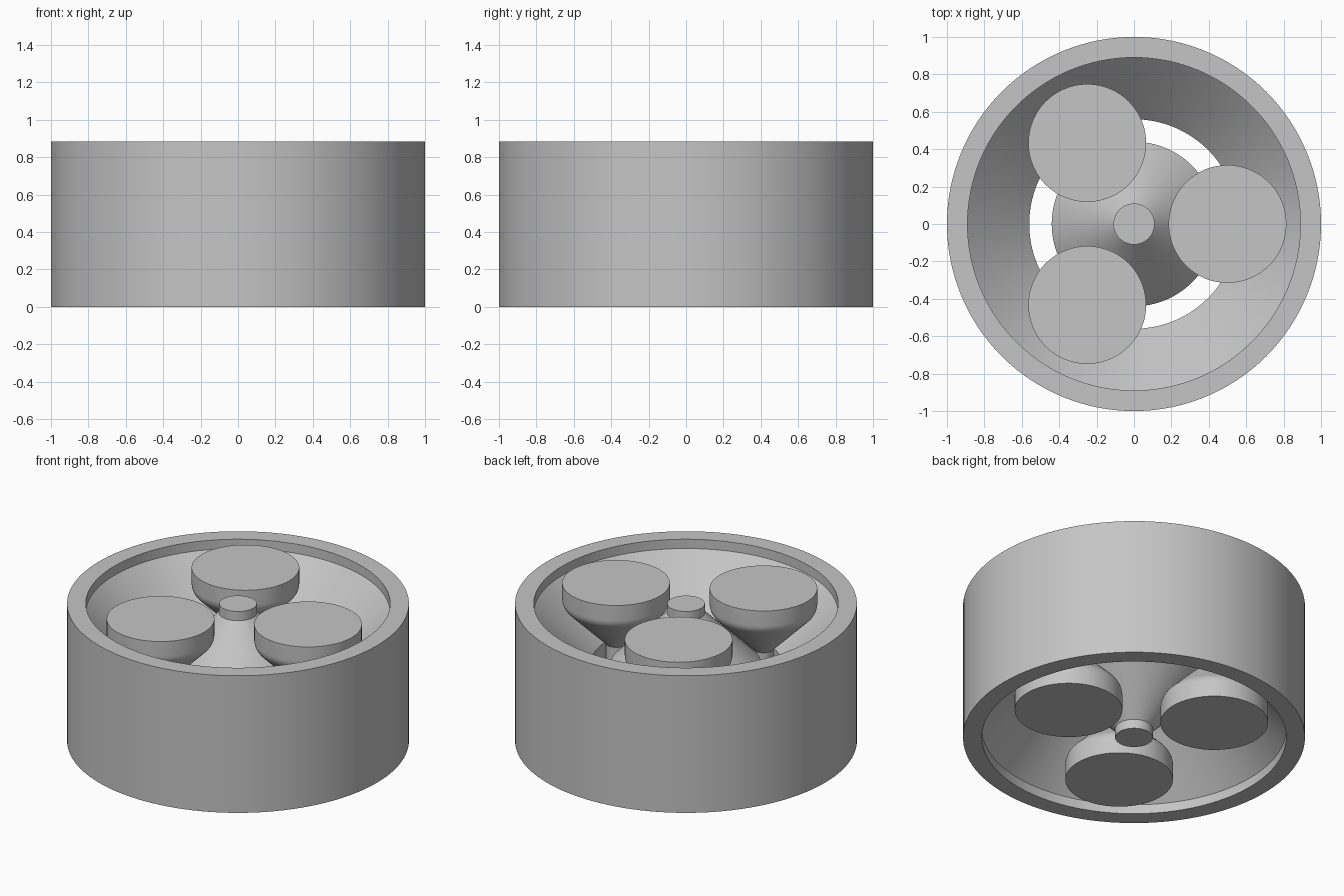
import bpy
import bmesh
from math import pi, cos, sin, tan, radians

cube = bpy.data.objects.get("Cube")
if cube:
    bpy.data.objects.remove(cube, do_unlink=True)

HEIGHT = 0.885
MID = HEIGHT / 2
ORBIT = 0.5          # distance from the axis to each roller
WAIST = 0.058        # thinnest roller radius
ROLLER = 0.315       # widest roller radius
LIP = 0.06           # straight band at the rims of ring and hub
WIDE, NARROW = 0.89, 0.56
CONE_END = MID - LIP - (WIDE - NARROW)   # half height of the straight middle band

grey = bpy.data.materials.new("plain_grey")
grey.use_nodes = True
colour = (0.56, 0.56, 0.56, 1)
grey.diffuse_color = colour
grey.node_tree.nodes["Principled BSDF"].inputs["Base Color"].default_value = colour


def mirrored(upper):
    """Complete a profile of (radius, height above middle) with its lower half."""
    full = upper + [(r, -h) for r, h in reversed(upper)]
    return [(r, MID + h) for r, h in full]


def lathe(name, profile, closed=False, segments=128, location=(0, 0, 0)):
    """Turn a profile round the z axis; open profiles get flat end caps."""
    bm = bmesh.new()
    rings = []
    for r, z in profile:
        angles = [2 * pi * i / segments for i in range(segments)]
        rings.append([bm.verts.new((r * cos(a), r * sin(a), z)) for a in angles])
    pairs = list(zip(rings, rings[1:]))
    if closed:
        pairs.append((rings[-1], rings[0]))
    else:
        bm.faces.new(rings[0])
        bm.faces.new(rings[-1])
    for a, b in pairs:
        for i in range(segments):
            j = (i + 1) % segments
            bm.faces.new((a[i], a[j], b[j], b[i]))
    bmesh.ops.recalc_face_normals(bm, faces=bm.faces)
    mesh = bpy.data.meshes.new(name)
    bm.to_mesh(mesh)
    bm.free()
    mesh.materials.append(grey)
    obj = bpy.data.objects.new(name, mesh)
    obj.location = location
    bpy.context.collection.objects.link(obj)
    bpy.ops.object.select_all(action='DESELECT')
    obj.select_set(True)
    bpy.context.view_layer.objects.active = obj
    bpy.ops.object.shade_smooth_by_angle(angle=radians(30))
    return obj


# Outer ring with a bore that tapers towards the middle
bore = mirrored([(WIDE, MID), (WIDE, MID - LIP), (NARROW, CONE_END)])
lathe("outer_ring", [(1, 0), (1, HEIGHT)] + bore, closed=True)

# Central hub, flaring out at the middle
lathe("centre_hub", mirrored([(ORBIT - (r - ORBIT), h) for r, h in
                              [(WIDE, MID), (WIDE, MID - LIP), (NARROW, CONE_END)]]))

# Three waisted rollers with rounded shoulders between rim and cone
shoulder = CONE_END + ROLLER - WAIST
fillet = 0.085
start = shoulder + fillet * tan(pi / 8)
upper = [(ROLLER, MID)]
for i in range(7):
    a = pi / 4 * i / 6
    upper.append((ROLLER - fillet + fillet * cos(a), start - fillet * sin(a)))
upper.append((WAIST, CONE_END))
for n in range(3):
    turn = 2 * pi * n / 3
    lathe(f"roller_{n + 1}", mirrored(upper), segments=96,
          location=(ORBIT * cos(turn), ORBIT * sin(turn), 0))
